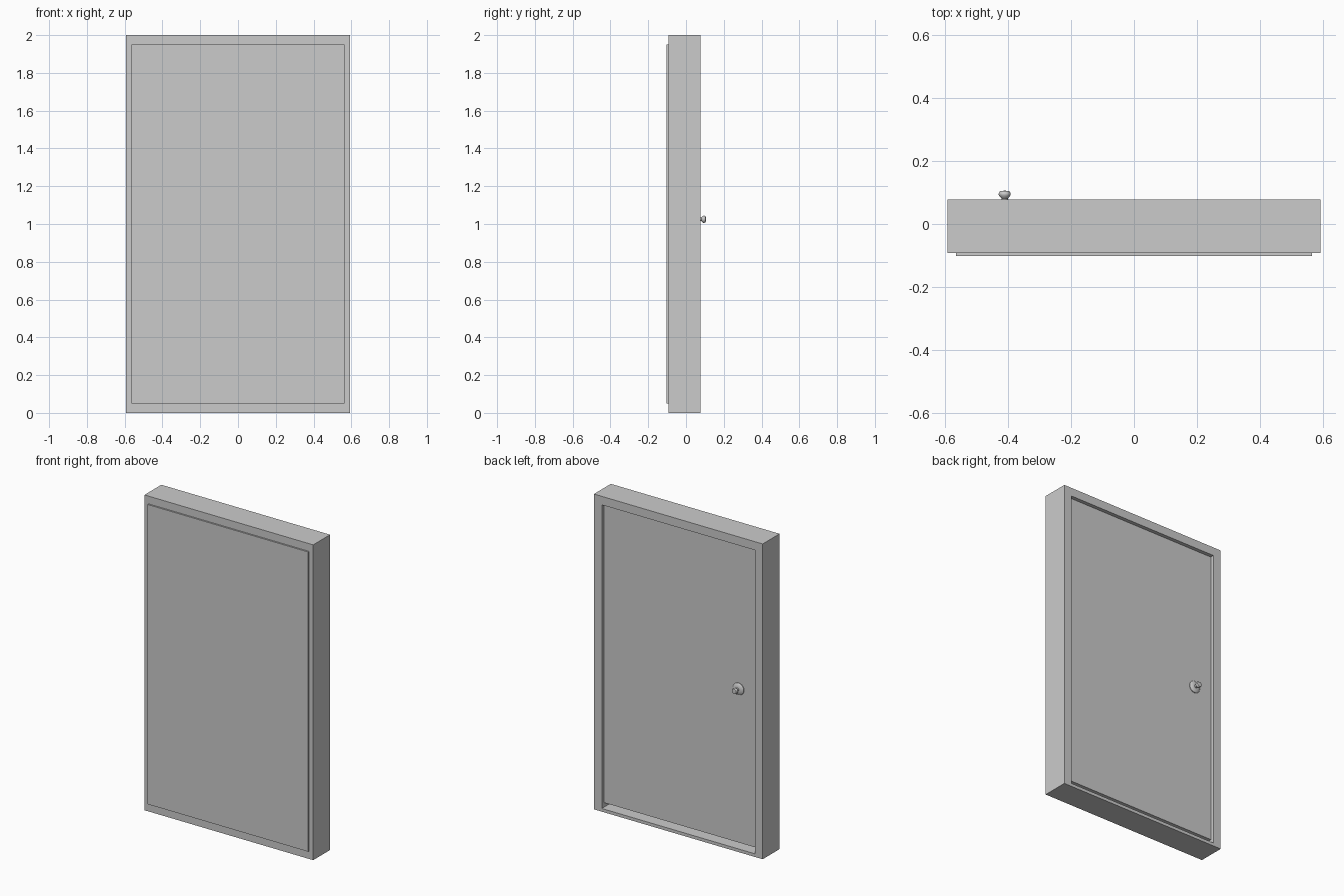
import bpy, bmesh, math

if "Cube" in bpy.data.objects:
    bpy.data.objects.remove(bpy.data.objects["Cube"])


def box(name, lo, hi):
    """Axis-aligned box between two corners."""
    bm = bmesh.new()
    bmesh.ops.create_cube(bm, size=1)
    for v in bm.verts:
        v.co = [l if c < 0 else h for c, l, h in zip(v.co, lo, hi)]
    me = bpy.data.meshes.new(name)
    bm.to_mesh(me)
    bm.free()
    ob = bpy.data.objects.new(name, me)
    bpy.context.collection.objects.link(ob)
    return ob


def cut(target, cutter):
    m = target.modifiers.new("cut", 'BOOLEAN')
    m.operation = 'DIFFERENCE'
    m.solver = 'EXACT'
    m.object = cutter
    cutter.hide_render = True
    cutter.hide_viewport = True


def lathe(name, profile, x, z, segments):
    """Spin (radius, y) points around an axis parallel to y."""
    bm = bmesh.new()
    vs = [bm.verts.new((r, y, 0)) for r, y in profile]
    edges = [bm.edges.new(p) for p in zip(vs, vs[1:])]
    bmesh.ops.spin(bm, geom=vs + edges, cent=(0, 0, 0), axis=(0, 1, 0),
                   angle=2 * math.pi, steps=segments)
    bmesh.ops.remove_doubles(bm, verts=bm.verts, dist=1e-5)
    bmesh.ops.recalc_face_normals(bm, faces=bm.faces)
    me = bpy.data.meshes.new(name)
    bm.to_mesh(me)
    bm.free()
    ob = bpy.data.objects.new(name, me)
    ob.location = (x, 0, z)
    bpy.context.collection.objects.link(ob)
    bpy.context.view_layer.objects.active = ob
    ob.select_set(True)
    bpy.ops.object.shade_smooth_by_angle(angle=math.radians(40))
    ob.select_set(False)
    return ob


W, OPEN = 0.592, 0.537          # half widths of frame and of its opening
FRONT, BACK = -0.092, 0.077     # frame faces
DOOR_BACK = 0.057               # recessed rear face of the door

# Door frame: low sill at the rear, taller stop at the front
frame = box("door_frame", (-W, FRONT, 0), (W, BACK, 2))
cut(frame, box("rear_opening_cutter", (-OPEN, -0.06, 0.02), (OPEN, 0.2, 1.946)))
cut(frame, box("front_opening_cutter", (-OPEN, -0.2, 0.05), (OPEN, 0, 1.946)))

# Door leaf, with a wider lip overlapping the front of the frame
box("door_leaf", (-OPEN + 0.001, FRONT, 0.05), (OPEN - 0.001, DOOR_BACK, 1.943))
box("door_front_lip", (-0.564, -0.102, 0.05), (0.564, FRONT, 1.951))

# Knob with a domed rosette
lathe("knob_rosette", [(0, DOOR_BACK - 0.003), (0.038, DOOR_BACK - 0.003),
                       (0.038, 0.061), (0.032, 0.066), (0.016, 0.070), (0, 0.070)],
      -0.41, 1.025, 20)
lathe("door_knob", [(0, 0.066), (0.010, 0.066), (0.010, 0.081), (0.014, 0.085),
                    (0.019, 0.092), (0.019, 0.097), (0.015, 0.104), (0, 0.106)],
      -0.41, 1.025, 20)
